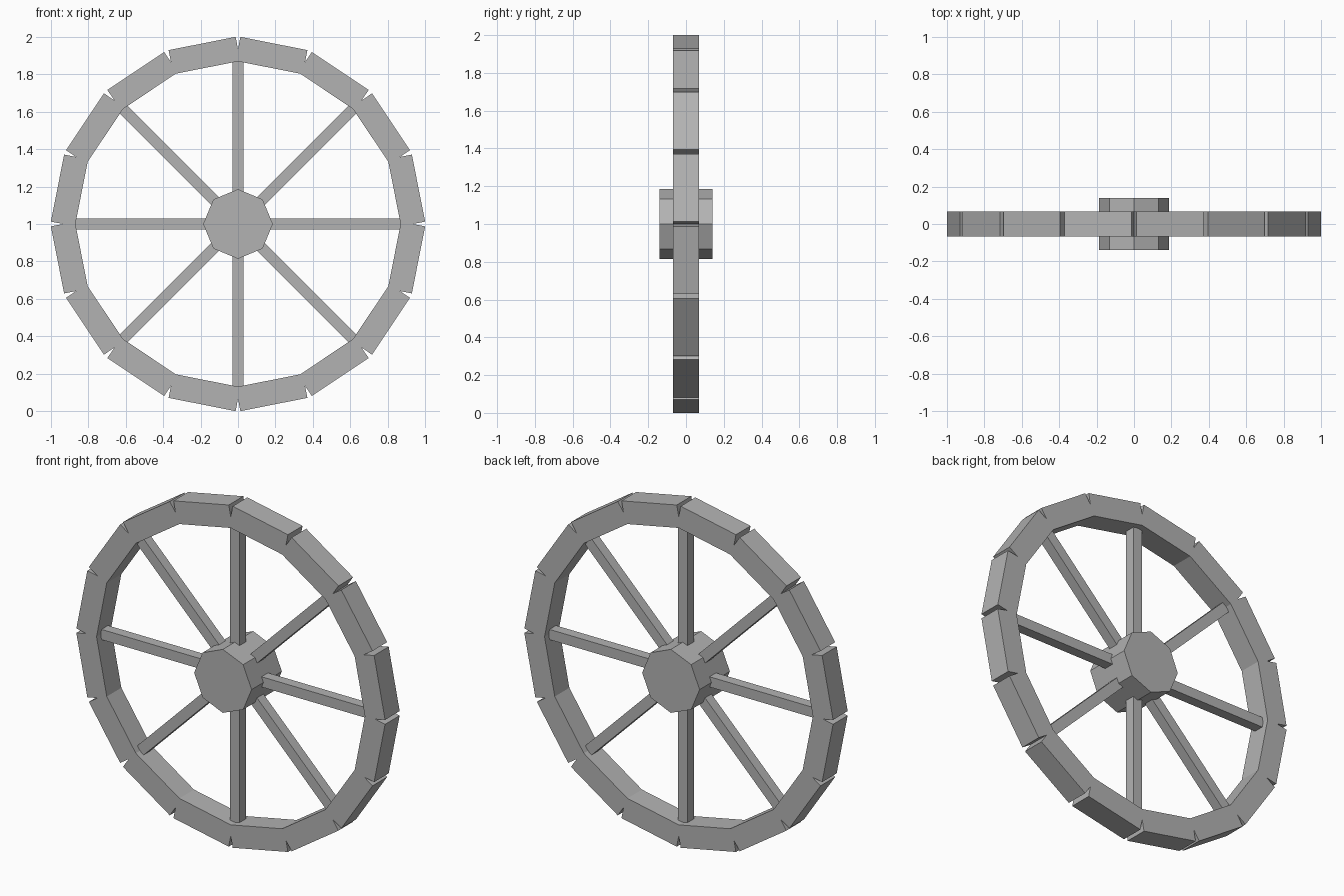
import bpy, math
from mathutils import Matrix

if "Cube" in bpy.data.objects:
    bpy.data.objects.remove(bpy.data.objects["Cube"])

grey = bpy.data.materials.new("plain grey")
grey.diffuse_color = (0.45, 0.45, 0.45, 1)
grey.use_nodes = True
grey.node_tree.nodes["Principled BSDF"].inputs["Base Color"].default_value = grey.diffuse_color
CENTRE = Matrix.Translation((0, 0, 1))


def radial_box(name, angle, inner, outer, width, depth):
    """Box whose length runs outward from the wheel centre at an angle."""
    bpy.ops.mesh.primitive_cube_add(size=1)
    ob = bpy.context.object
    ob.name = name
    ob.data.transform(CENTRE @ Matrix.Rotation(-angle, 4, 'Y')
                      @ Matrix.Translation(((inner + outer) / 2, 0, 0))
                      @ Matrix.Diagonal((outer - inner, depth, width, 1)))
    ob.data.materials.append(grey)
    return ob


# Rim: sixteen straight blocks whose outer corners leave notches
for i in range(16):
    radial_box(f"rim_block_{i + 1}", math.radians(22.5 * i + 11.25),
               0.853, 0.984, 0.365, 0.135)

# Spokes: eight square bars
for i in range(8):
    radial_box(f"spoke_{i + 1}", math.radians(45 * i), 0.12, 0.868, 0.06, 0.06)

# Hub: octagonal drum with corners up, down, left and right
bpy.ops.mesh.primitive_cylinder_add(vertices=8, radius=0.186, depth=0.28)
hub = bpy.context.object
hub.name = "hub"
hub.data.transform(CENTRE @ Matrix.Rotation(math.pi / 2, 4, 'X'))
hub.data.materials.append(grey)
